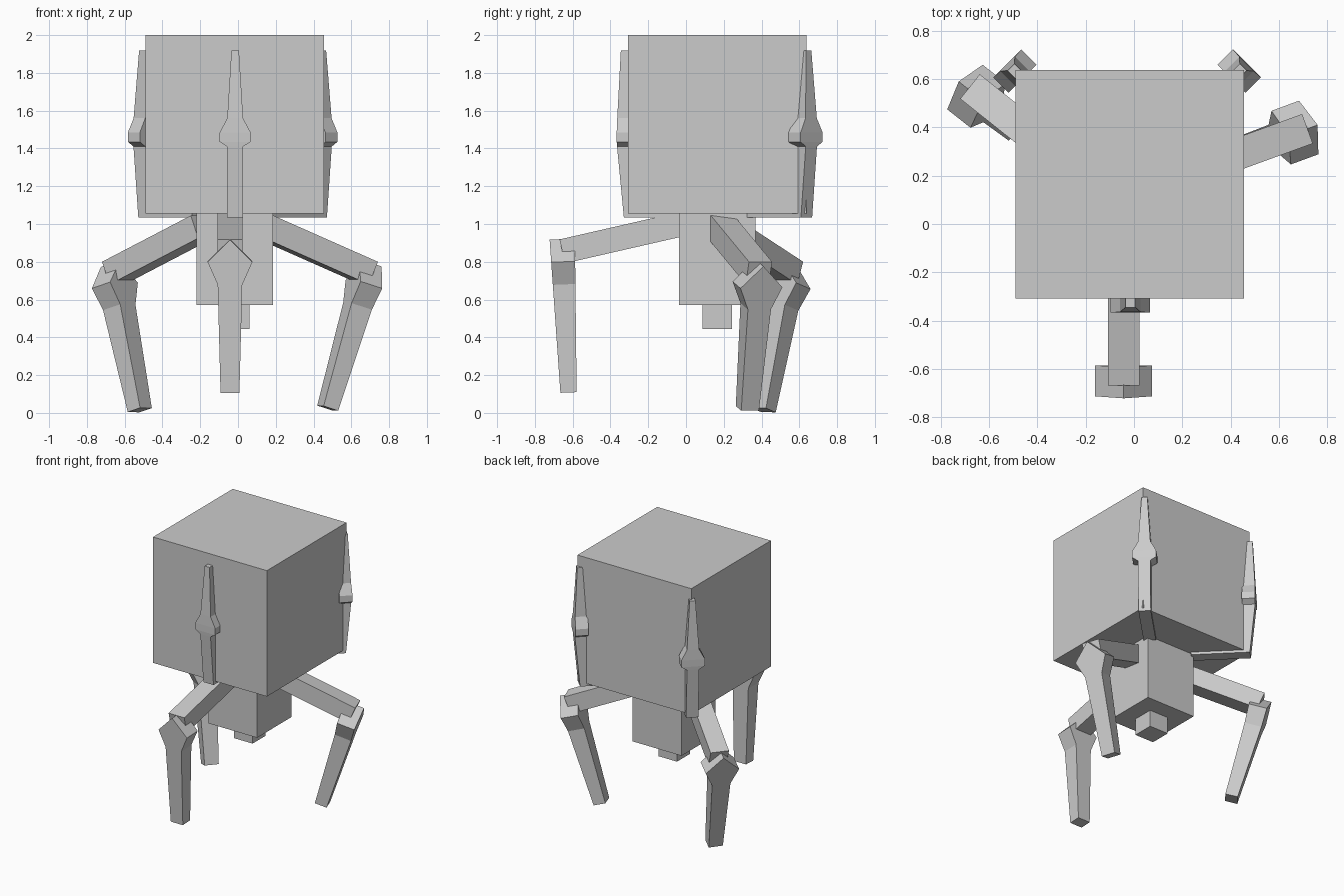
import bpy, bmesh
from math import radians
from mathutils import Matrix, Vector

cube = bpy.data.objects.get("Cube")
if cube:
    bpy.data.objects.remove(cube, do_unlink=True)

grey = bpy.data.materials.new("plain_grey")
grey.use_nodes = True
GREY = (0.6, 0.6, 0.6, 1)
grey.diffuse_color = GREY
grey.node_tree.nodes["Principled BSDF"].inputs["Base Color"].default_value = GREY


def finish(name, bm, matrix):
    bmesh.ops.remove_doubles(bm, verts=bm.verts, dist=1e-4)
    bmesh.ops.transform(bm, matrix=matrix, verts=bm.verts)
    bmesh.ops.recalc_face_normals(bm, faces=bm.faces)
    mesh = bpy.data.meshes.new(name)
    bm.to_mesh(mesh)
    bm.free()
    mesh.materials.append(grey)
    obj = bpy.data.objects.new(name, mesh)
    bpy.context.collection.objects.link(obj)
    return obj


def box(name, size, matrix):
    bm = bmesh.new()
    bmesh.ops.create_cube(bm, size=1)
    bmesh.ops.scale(bm, vec=size, verts=bm.verts)
    return finish(name, bm, matrix)


def loft(name, sections, matrix):
    """Stack rectangles (height, half width, inner depth, outer depth)."""
    bm = bmesh.new()
    rings = [[bm.verts.new(p) for p in ((-w, a, z), (w, a, z), (w, b, z), (-w, b, z))]
             for z, w, a, b in sections]
    for low, high in zip(rings, rings[1:]):
        for i in range(4):
            j = (i + 1) % 4
            bm.faces.new((low[i], low[j], high[j], high[i]))
    bm.faces.new(rings[0])
    if sections[-1][1] > 0:
        bm.faces.new(rings[-1])
    return finish(name, bm, matrix)


def frame(origin, axis_z, outward):
    """Local z along axis_z, local y as close to outward as possible."""
    z = Vector(axis_z).normalized()
    x = Vector(outward).cross(z).normalized()
    y = z.cross(x)
    rot = Matrix((x, y, z)).transposed().to_4x4()
    return Matrix.Translation(origin) @ rot


# Stacked body blocks
CX, CY = -0.0175, 0.165
for name, size, z0, z1 in (("body_block", 0.945, 1.055, 2.0),
                           ("hip_block", 0.405, 0.57, 1.06),
                           ("belly_block", 0.155, 0.445, 0.58)):
    box(name, (size, size, z1 - z0), Matrix.Translation((CX, CY, (z0 + z1) / 2)))

# Legs: square thigh and a tapered shin with a pointed knee
legs = (
    ("front", (0, -1, 0), (-0.0425, -0.03, 0.998), (-0.0425, -0.655, 0.855),
     (-0.0425, -0.655, 0.92), (-0.0425, -0.622, 0.108)),
    ("back_left", (0.94, 0.34, 0), (0.13, 0.18, 0.99), (0.695, 0.386, 0.74),
     (0.70, 0.388, 0.795), (0.475, 0.325, 0.025)),
    ("back_right", (-0.78, 0.62, 0), (-0.19, 0.18, 0.985), (-0.66, 0.554, 0.74),
     (-0.675, 0.55, 0.79), (-0.52, 0.41, 0.015)),
)
for name, outward, hip, knee, tip, foot in legs:
    hip, knee, tip, foot = map(Vector, (hip, knee, tip, foot))
    side = Vector(outward).cross(Vector((0, 0, 1)))
    along = frame((hip + knee) / 2, knee - hip, side)
    box(name + "_thigh", (0.13, 0.13, (knee - hip).length), along)
    length = (tip - foot).length
    shape = [(h, w, -0.043 - 0.024 * h / length, 0.043 + 0.024 * h / length)
             for h, w in ((0, 0.05), (length - 0.24, 0.065),
                          (length - 0.12, 0.118), (length, 0))]
    loft(name + "_shin", shape, frame(foot, tip - foot, outward))

# Body braces: a blade up the side with a foot running under the block
blade = ((1.035, 0.042, -0.10, -0.038), (1.41, 0.042, -0.09, -0.002),
         (1.435, 0.082, -0.09, 0), (1.485, 0.082, -0.09, 0),
         (1.56, 0.042, -0.09, -0.003), (1.918, 0.02, -0.08, -0.022))
for name, x, y, turn in (("front", -0.015, -0.367, 180),
                         ("back_left", 0.468, 0.665, -45),
                         ("back_right", -0.525, 0.665, 45)):
    place = Matrix.Translation((x, y, 0)) @ Matrix.Rotation(radians(turn), 4, "Z")
    loft(name + "_brace", blade, place)
    box(name + "_brace_foot", (0.084, 0.40, 0.025),
        place @ Matrix.Translation((0, -0.24, 1.0475)))
